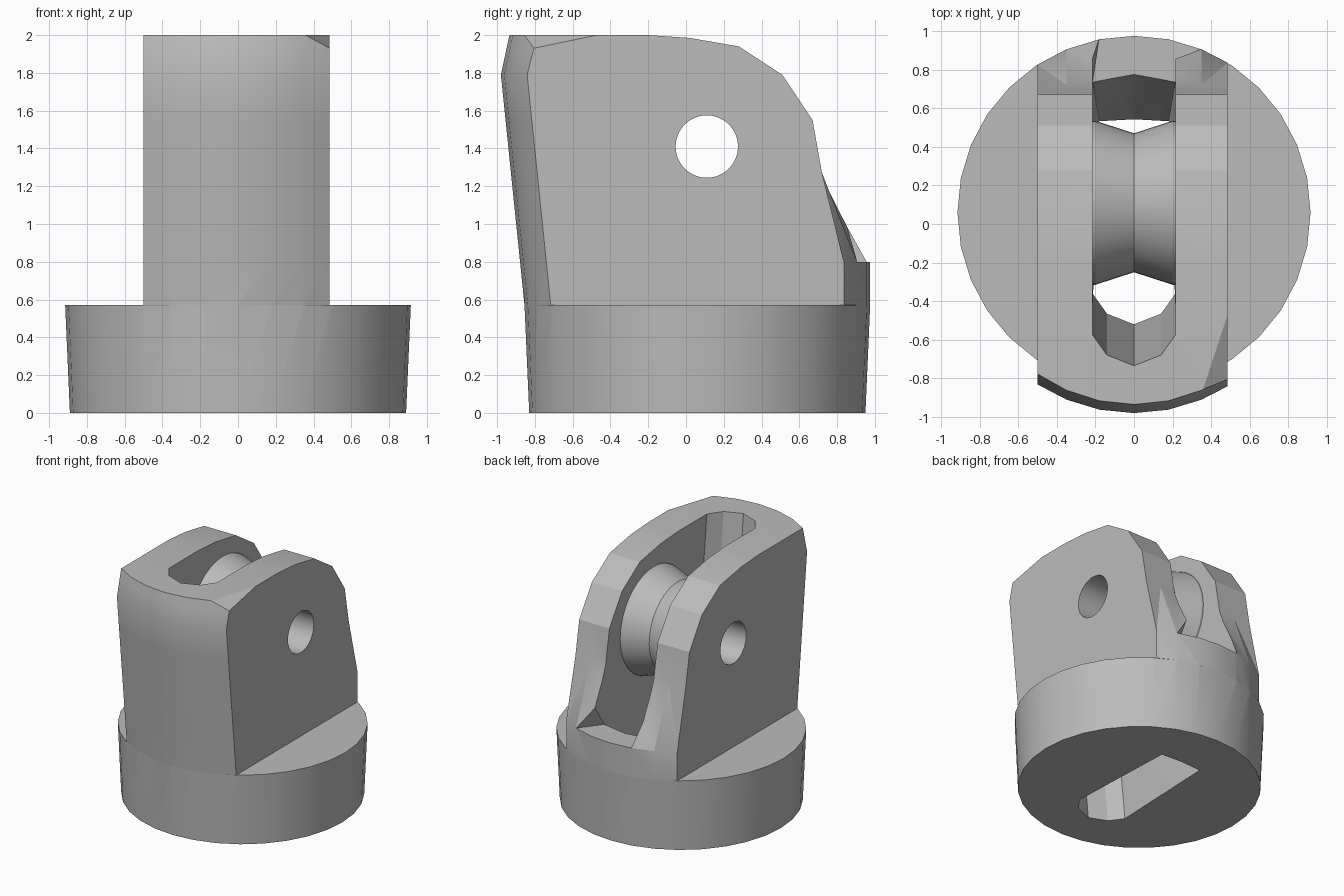
import bpy, bmesh, math

default = bpy.data.objects.get("Cube")
if default:
    bpy.data.objects.remove(default, do_unlink=True)

grey = bpy.data.materials.new("plain grey")
grey.use_nodes = True
GREY = (0.5, 0.5, 0.5, 1)
grey.diffuse_color = GREY
grey.node_tree.nodes["Principled BSDF"].inputs["Base Color"].default_value = GREY

AXLE_Y, AXLE_Z, AXLE_R = 0.11, 1.41, 0.165
BASE_Y, BASE_R = 0.06, 0.915


def loft(name, rings, closed=False):
    """Skin a stack of equal-length point rings; cap the ends or join them."""
    bm = bmesh.new()
    loops = [[bm.verts.new(p) for p in ring] for ring in rings]
    n = len(loops[0])
    pairs = list(zip(loops, loops[1:]))
    if closed:
        pairs.append((loops[-1], loops[0]))
    else:
        bm.faces.new(loops[0])
        bm.faces.new(loops[-1])
    for a, b in pairs:
        for i in range(n):
            j = (i + 1) % n
            bm.faces.new((a[i], a[j], b[j], b[i]))
    bmesh.ops.remove_doubles(bm, verts=bm.verts, dist=0.0005)
    bmesh.ops.triangulate(bm, faces=[f for f in bm.faces if len(f.verts) == 4])
    bmesh.ops.recalc_face_normals(bm, faces=bm.faces)
    mesh = bpy.data.meshes.new(name)
    bm.to_mesh(mesh)
    bm.free()
    ob = bpy.data.objects.new(name, mesh)
    bpy.context.collection.objects.link(ob)
    mesh.materials.append(grey)
    return ob


def circle(r, n, place):
    return [place(r * math.sin(2 * math.pi * i / n), r * math.cos(2 * math.pi * i / n))
            for i in range(n)]


def boolean(target, tool, operation):
    """Apply a boolean and drop the tool object."""
    tool.hide_render = True
    mod = target.modifiers.new(operation, 'BOOLEAN')
    mod.operation, mod.object, mod.solver = operation, tool, 'EXACT'
    bpy.context.view_layer.objects.active = target
    bpy.ops.object.modifier_apply(modifier=mod.name)
    bpy.data.objects.remove(tool, do_unlink=True)


def smooth(ob, angle):
    bpy.ops.object.select_all(action='DESELECT')
    ob.select_set(True)
    bpy.context.view_layer.objects.active = ob
    bpy.ops.object.shade_smooth_by_angle(angle=math.radians(angle))


# Round base, slightly tapered
body = loft("clevis_body", [
    circle(r, 32, lambda x, y, z=z: (x, BASE_Y + y, z))
    for z, r in ((0, 0.89), (0.57, BASE_R))])

# Upright block: curved leaning front, rounded falling back
COLUMNS = (-0.5, -0.35, -0.178, 0, 0.178, 0.35, 0.485)


def upright_ring(z, front_centre, front_r, back_y):
    arc = lambda x, r: math.sqrt(r * r - x * x)
    front = [(x, front_centre - arc(x, front_r), z) for x in COLUMNS]
    back = [(x, BASE_Y + arc(x, BASE_R) if back_y is None else back_y, z)
            for x in reversed(COLUMNS)]
    return front + back


rings = [upright_ring(0.4, BASE_Y, 0.8, 0.6)]
for z, back_y in ((0.57, None), (0.8, None), (1.27, 0.72), (1.55, 0.67), (1.79, 0.51),
                  (1.94, 0.28), (1.985, 0.02), (2, -0.2)):
    centre = BASE_Y - 0.125 * min(1, (z - 0.57) / 1.22)
    radius = BASE_R - 0.045 * max(0, (z - 1.79) / 0.21)
    rings.append(upright_ring(z, centre, radius, back_y))
upright = loft("upright", rings)

# Small sloping cut on the left front top corner
bm = bmesh.new()
bm.from_mesh(upright.data)
cut = bmesh.ops.bisect_plane(
    bm, geom=bm.verts[:] + bm.edges[:] + bm.faces[:], clear_outer=True,
    plane_co=(0.485, -0.47, 2), plane_no=(0.55, -0.18, 0.87))
bmesh.ops.holes_fill(bm, edges=[e for e in bm.edges if e.is_boundary])
bmesh.ops.recalc_face_normals(bm, faces=bm.faces)
bm.to_mesh(upright.data)
bm.free()
boolean(body, upright, 'UNION')


# Slot through the body, with a flared mouth at the back
def slot_ring(z, right, right_out, mid_out, left_out, left):
    shift = -0.107 * z
    nose = [(-0.215, -0.36), (-0.14, -0.465), (0, -0.52), (0.14, -0.465), (0.215, -0.36)]
    pts = [(x, y + shift) for x, y in nose] + [right, right_out, mid_out, left_out, left]
    return [(x, y, z) for x, y in pts]


R, L = (0.215, 0.735), (-0.215, 0.735)
open_end = ((0.215, 1.05), (0, 1.1), (-0.215, 1.05))
slot = loft("slot_cutter", [
    slot_ring(-0.01, (0.18, 0.53), (0.09, 0.535), (0, 0.54), (-0.09, 0.535), (-0.18, 0.53)),
    slot_ring(0.8, R, (0.11, 0.755), (0, 0.775), (-0.11, 0.755), L),
    slot_ring(0.8, R, (0.42, 1.0), (0, 1.1), (-0.16, 1.1), L),
    slot_ring(1.27, (0.215, 0.72), *open_end, (-0.215, 0.72)),
    slot_ring(2.05, (0.215, 0.72), *open_end, (-0.215, 0.72))])
boolean(body, slot, 'DIFFERENCE')


# Axle hole through both cheeks
def axle_ring(x, r):
    return circle(r, 48, lambda y, z: (x, AXLE_Y + y, AXLE_Z + z))


hole = loft("axle_cutter", [axle_ring(x, AXLE_R) for x in (-1, 1)])
boolean(body, hole, 'DIFFERENCE')
smooth(body, 22)

# Grooved wheel between the cheeks
wheel = loft("pulley_wheel", [axle_ring(x, r) for x, r in (
    (-0.214, 0.425), (-0.2, 0.425), (0, 0.36), (0.2, 0.425), (0.214, 0.425),
    (0.214, AXLE_R), (-0.214, AXLE_R))], closed=True)
smooth(wheel, 15)
